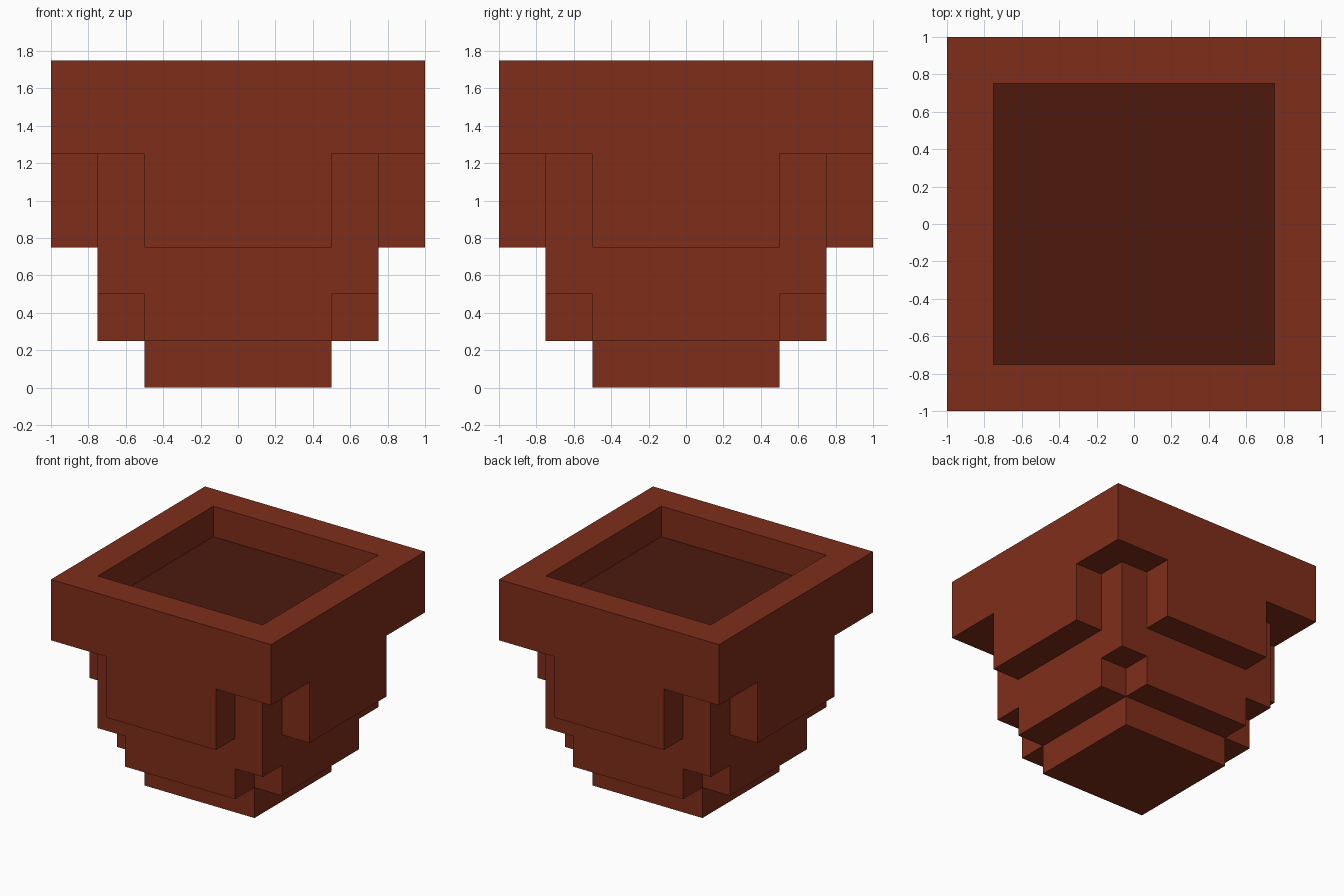
import bpy
import bmesh

if "Cube" in bpy.data.objects:
    bpy.data.objects.remove(bpy.data.objects["Cube"])


def material(name, color):
    m = bpy.data.materials.new(name)
    m.diffuse_color = color
    m.use_nodes = True
    m.node_tree.nodes["Principled BSDF"].inputs["Base Color"].default_value = m.diffuse_color
    return m


CLAY = material("clay", (0.21, 0.027, 0.010, 1))
SOIL = material("soil", (0.072, 0.0095, 0.004, 1))


def square(h):
    return [(-h, -h), (h, -h), (h, h), (-h, h)]


def cross(arm, half):
    """Plus-shaped outline: one arm's corner points turned four times."""
    pts, quarter = [], [(half, -half), (arm, -half), (arm, half)]
    for _ in range(4):
        pts += quarter
        quarter = [(-y, x) for x, y in quarter]
    return pts


def ring(outer, inner):
    """Square frame as four mitred quads."""
    o, i = square(outer), square(inner)
    return [[o[k], o[(k + 1) % 4], i[(k + 1) % 4], i[k]] for k in range(4)]


def prism(name, polygons, z0, z1, mat):
    """Extrude flat polygons from z0 up to z1 as one closed solid."""
    bm = bmesh.new()
    faces = [bm.faces.new([bm.verts.new((x, y, z0)) for x, y in p]) for p in polygons]
    bmesh.ops.remove_doubles(bm, verts=bm.verts[:], dist=1e-4)
    new = bmesh.ops.extrude_face_region(bm, geom=bm.faces[:])["geom"]
    top = [g for g in new if isinstance(g, bmesh.types.BMVert)]
    bmesh.ops.translate(bm, verts=top, vec=(0, 0, z1 - z0))
    bmesh.ops.recalc_face_normals(bm, faces=bm.faces[:])
    mesh = bpy.data.meshes.new(name)
    bm.to_mesh(mesh)
    bm.free()
    mesh.materials.append(mat)
    obj = bpy.data.objects.new(name, mesh)
    bpy.context.collection.objects.link(obj)
    return obj


# Stepped pot, from the ground up
prism("foot", [square(0.5)], 0.0, 0.25, CLAY)
prism("lower_step", [cross(0.75, 0.5)], 0.25, 0.5, CLAY)
prism("body", [square(0.75)], 0.5, 1.25, CLAY)

# Raised panel on each side of the body
panel = [(-0.5, -1.0), (0.5, -1.0), (0.5, -0.75), (-0.5, -0.75)]
for side in ("front", "right", "back", "left"):
    prism(side + "_panel", [panel], 0.75, 1.25, CLAY)
    panel = [(-y, x) for x, y in panel]

# Open rim with sunken soil
prism("rim", ring(1.0, 0.75), 1.25, 1.75, CLAY)
prism("soil", [square(0.75)], 1.25, 1.5, SOIL)
